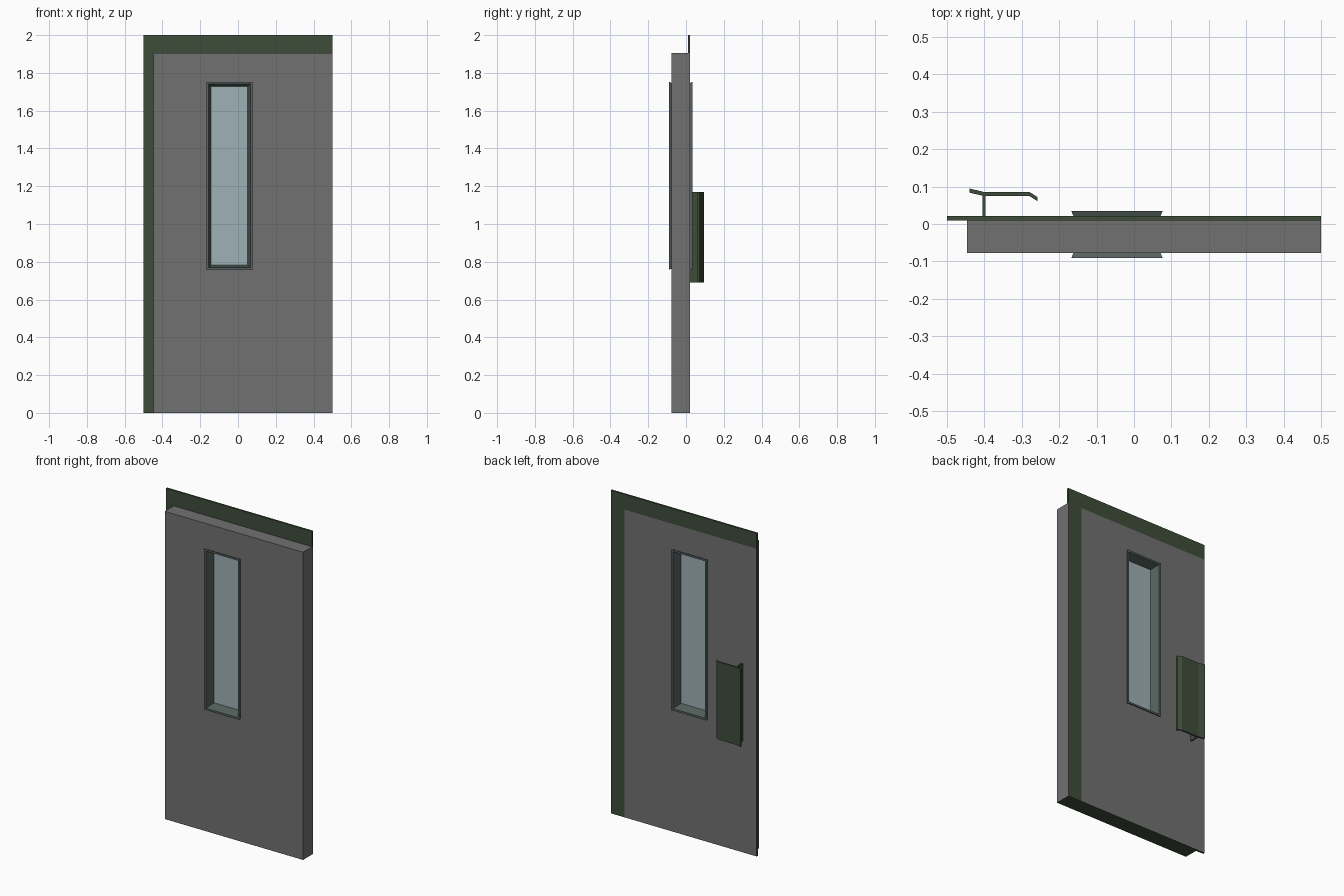
import bpy, bmesh

if "Cube" in bpy.data.objects:
    bpy.data.objects.remove(bpy.data.objects["Cube"])

# Key dimensions
BACK, LIP, FRONT = 0.022, 0.01, -0.078      # door depth levels along y
MID = (BACK + FRONT) / 2
WX0, WX1, WZ0, WZ1 = -0.168, 0.077, 0.757, 1.753   # window frame outline
TOP, SIDE, STRIP = 1.905, -0.447, 0.405     # slab top, slab edge, rear strip


def material(name, rgb):
    m = bpy.data.materials.new(name)
    m.diffuse_color = (*rgb, 1)
    m.use_nodes = True
    m.node_tree.nodes["Principled BSDF"].inputs["Base Color"].default_value = m.diffuse_color
    return m


GREY = material("painted_grey", (0.165, 0.165, 0.165))
GREEN = material("dark_green", (0.048, 0.075, 0.042))
TRIM = material("trim_grey_green", (0.095, 0.125, 0.118))
GLASS = material("pale_glass", (0.34, 0.44, 0.46))


def finish(bm, name, *mats):
    bmesh.ops.recalc_face_normals(bm, faces=bm.faces)
    me = bpy.data.meshes.new(name)
    bm.to_mesh(me)
    bm.free()
    for m in mats:
        me.materials.append(m)
    ob = bpy.data.objects.new(name, me)
    bpy.context.collection.objects.link(ob)
    return ob


def extrude(bm, faces, dy, keep):
    res = bmesh.ops.extrude_face_region(bm, geom=faces, use_keep_orig=keep)["geom"]
    bmesh.ops.translate(bm, vec=(0, dy, 0),
                        verts=[g for g in res if isinstance(g, bmesh.types.BMVert)])
    if not keep:
        left = [f for f in faces if f.is_valid]
        if left:
            bmesh.ops.delete(bm, geom=left, context='FACES')
    return [g for g in res if isinstance(g, bmesh.types.BMFace)]


def prism(name, outline, z0, z1, mat):
    """Vertical extrusion of an xy outline."""
    bm = bmesh.new()
    face = bm.faces.new([bm.verts.new((x, y, z0)) for x, y in outline])
    res = bmesh.ops.extrude_face_region(bm, geom=[face], use_keep_orig=True)["geom"]
    bmesh.ops.translate(bm, vec=(0, 0, z1 - z0),
                        verts=[g for g in res if isinstance(g, bmesh.types.BMVert)])
    return finish(bm, name, mat)


# Door slab: rear sheet with window opening, thin lip, then thick front
HOLE = 0.013
xs = [-0.5, SIDE, WX0 + HOLE, WX1 - HOLE, STRIP, 0.5]
zs = [0, WZ0 + HOLE, WZ1 - HOLE, TOP, 2]
bm = bmesh.new()
grid = [[bm.verts.new((x, BACK, z)) for z in zs] for x in xs]
for i in range(len(xs) - 1):
    for j in range(len(zs) - 1):
        if (i, j) != (2, 1):
            bm.faces.new((grid[i][j], grid[i][j + 1], grid[i + 1][j + 1], grid[i + 1][j]))
sheet = extrude(bm, bm.faces[:], LIP - BACK, True)
core = [f for f in sheet if f.calc_center_median().x > SIDE
        and f.calc_center_median().z < TOP]
extrude(bm, core, FRONT - LIP, False)
bmesh.ops.recalc_face_normals(bm, faces=bm.faces)

# Green on the lip, rear hinge strip and underside
for f in bm.faces:
    c, n = f.calc_center_median(), f.normal
    if (c.z < 0.01 or c.z > TOP + 0.01 or (n.y < 0.5 and c.x < SIDE - 0.01)
            or (n.y > 0.5 and c.x > STRIP)):
        f.material_index = 1
finish(bm, "door_slab", GREY, GREEN)

# Window frame: flared trim on both faces with sloping reveals
profile = [(0.006, BACK), (0, 0.035), (0.012, 0.035), (0.026, MID),
           (0.012, -0.091), (0, -0.091), (0.006, FRONT)]
bm = bmesh.new()
loops = [[bm.verts.new(p) for p in ((WX0 + d, y, WZ0 + d), (WX1 - d, y, WZ0 + d),
                                    (WX1 - d, y, WZ1 - d), (WX0 + d, y, WZ1 - d))]
         for d, y in profile]
for a, b in zip(loops, loops[1:] + loops[:1]):
    for k in range(4):
        bm.faces.new((a[k], a[(k + 1) % 4], b[(k + 1) % 4], b[k]))
finish(bm, "window_frame", TRIM)

# Glass pane in the middle of the opening
g = 0.025
x0, x1 = WX0 + g, WX1 - g
prism("window_glass", [(x0, MID - 0.002), (x1, MID - 0.002),
                       (x1, MID + 0.002), (x0, MID + 0.002)],
      WZ0 + g, WZ1 - g, GLASS)

# Pull handle: bent plate on a full-height fin
bend = [(-0.44, 0.095), (-0.403, 0.086), (-0.28, 0.086), (-0.258, 0.072)]
prism("handle_plate", bend + [(x, y - 0.011) for x, y in reversed(bend)],
      0.69, 1.17, GREEN)
prism("handle_fin", [(-0.405, BACK), (-0.397, BACK), (-0.397, 0.076), (-0.405, 0.076)],
      0.69, 1.17, GREEN)
